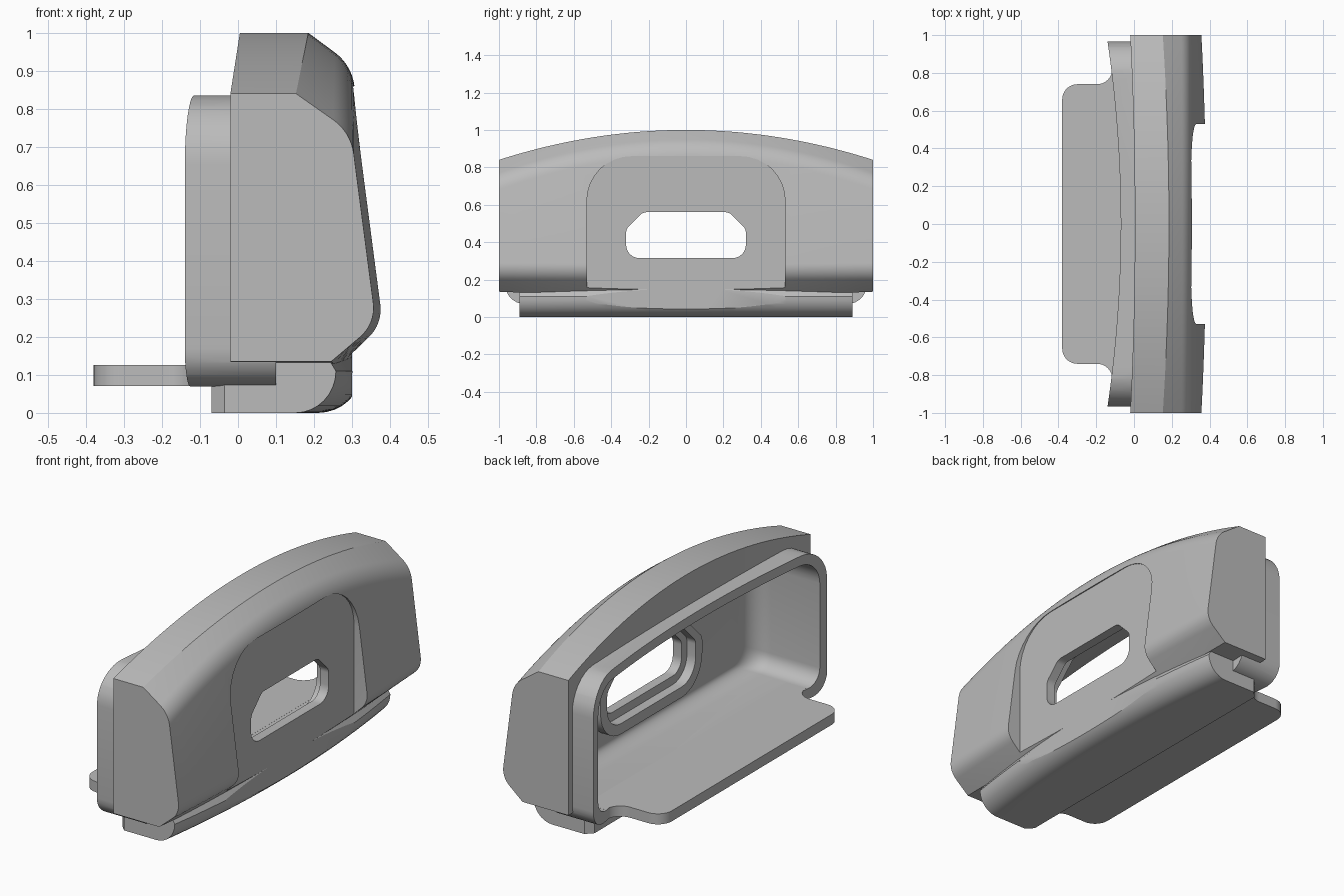
import bpy, bmesh, math
from mathutils import Vector

if "Cube" in bpy.data.objects:
    bpy.data.objects.remove(bpy.data.objects["Cube"])

grey = bpy.data.materials.new("plain_grey")
grey.use_nodes = True
COLOUR = (0.5, 0.5, 0.5, 1)
grey.diffuse_color = COLOUR
grey.node_tree.nodes["Principled BSDF"].inputs["Base Color"].default_value = COLOUR


def rounded(corners, steps=8):
    """Outline from (u, v, radius) corners, each rounded by an arc."""
    out = []
    for i, (u, v, r) in enumerate(corners):
        p = Vector((u, v))
        if r == 0:
            out.append(p)
            continue
        a = (Vector(corners[i - 1][:2]) - p).normalized()
        b = (Vector(corners[(i + 1) % len(corners)][:2]) - p).normalized()
        half = a.angle(b) / 2
        centre = p + (a + b).normalized() * (r / math.sin(half))
        start = p + a * (r / math.tan(half)) - centre
        end = p + b * (r / math.tan(half)) - centre
        sweep = math.pi - 2 * half
        for k in range(steps + 1):
            t = k / steps
            w0 = math.sin((1 - t) * sweep) / math.sin(sweep)
            w1 = math.sin(t * sweep) / math.sin(sweep)
            out.append(centre + start * w0 + end * w1)
    return out


def loft(name, rings):
    """Closed solid through rings of equal point count."""
    bm = bmesh.new()
    loops = [[bm.verts.new(p) for p in ring] for ring in rings]
    n = len(loops[0])
    for a, b in zip(loops, loops[1:]):
        for i in range(n):
            j = (i + 1) % n
            bm.faces.new((a[i], a[j], b[j], b[i]))
    bm.faces.new(loops[0])
    bm.faces.new(loops[-1])
    bmesh.ops.recalc_face_normals(bm, faces=bm.faces)
    mesh = bpy.data.meshes.new(name)
    bm.to_mesh(mesh)
    bm.free()
    mesh.materials.append(grey)
    obj = bpy.data.objects.new(name, mesh)
    bpy.context.collection.objects.link(obj)
    return obj


def along_x(name, outline, x0, x1):
    return loft(name, [[(x, p.x, p.y) for p in outline] for x in (x0, x1)])


def combine(target, tool, operation, keep=False):
    mod = target.modifiers.new("combine", "BOOLEAN")
    mod.operation, mod.object, mod.solver = operation, tool, "EXACT"
    bpy.ops.object.select_all(action="DESELECT")
    bpy.context.view_layer.objects.active = target
    target.select_set(True)
    bpy.ops.object.modifier_apply(modifier=mod.name)
    if not keep:
        bpy.data.objects.remove(tool)


def box_outline(half, low, high, r_low, r_high):
    return rounded([(-half, low, r_low), (half, low, r_low),
                    (half, high, r_high), (-half, high, r_high)])


def window(d):
    """Window outline grown by d."""
    w, low, high = 0.32 + d, 0.315 - d, 0.56 + d
    return rounded([(-w, low, 0.07 + d), (w, low, 0.07 + d), (w, 0.47, 0.05),
                    (0.23, high, 0.05), (-0.23, high, 0.05), (-w, 0.47, 0.05)])


# Arched outer body, swept from end to end
def body_section(y):
    s, top = 0.025 * y * y, 1 - 0.16 * y * y
    t = (0.198 - 0.13 * (top - 0.27)) / 1.22
    pts = rounded([(0.005 - s, 0.115 + 0.02 * y * y, 0), (0.005 - s, top, 0),
                   (0.185 - 1.3 * s, top, 0),
                   (0.185 + 1.35 * t - s, top - t, 0.13),
                   (0.388 - s, 0.235, 0.1),
                   (0.27 - s, 0.115 + 0.02 * y * y, 0)])
    return [(p.x, y, p.y) for p in pts]


STEPS = 32
spans = [2 * i / STEPS - 1 for i in range(STEPS + 1)]
shell = loft("shell", [body_section(y) for y in spans])


# Narrower foot with a rounded lower outside edge
def foot_section(y):
    back = -0.035 if abs(y) > 0.88 else -0.07
    x0, x1 = 0.21 - 0.075 * y * y, 0.325 - 0.085 * y * y
    arc = [(x0 + (x1 - x0) * math.sin(k * math.pi / 16),
            0.11 * (1 - math.cos(k * math.pi / 16))) for k in range(9)]
    pts = [(0, 0.16), (-0.02, 0.13), (back, 0.075), (back, 0)] + arc + [(x1 - 0.03, 0.16)]
    return [(x, y, z) for x, z in pts]


foot_ys = [-0.89] + [0.855 * y for y in spans] + [0.89]
combine(shell, loft("foot", [foot_section(y) for y in foot_ys]), "UNION")

# Collar with a curved rim
collar = along_x("collar", box_outline(0.965, 0.07, 0.835, 0.1, 0.18), -0.25, 0.1)
trim_rings = []
for y in spans:
    rim = -0.07 - 0.075 * y * y
    trim_rings.append([(-0.5, y, -0.1), (rim, y, -0.1), (rim, y, 1.1), (-0.5, y, 1.1)])
combine(collar, loft("rim_trim", trim_rings), "DIFFERENCE")
combine(shell, collar, "UNION")

# Deep cavity with a filleted far end
FILLET, DEEP = 0.1, 0.25
layers = [(-0.4, 0)] + [(DEEP - FILLET * (1 - math.sin(a)), FILLET * (1 - math.cos(a)))
                        for a in (k * math.pi / 16 for k in range(9))]
cavity = loft("cavity", [[(x, p.x, p.y) for p in box_outline(
    0.915 - d, 0.125 + d * 0.5, 0.785 - d, 0.08, 0.14)] for x, d in layers])
combine(shell, cavity, "DIFFERENCE")

# Flat recess on the outside, open at the bottom
recess = along_x("recess", box_outline(0.53, -0.3, 0.86, 0.05, 0.24), 0.30, 0.6)
combine(shell, recess, "DIFFERENCE")

# Window through the shell, with a raised ring inside
combine(shell, along_x("window_cut", window(0), 0.1, 0.5), "DIFFERENCE")
ring = along_x("window_ring", window(0.1), 0.20, 0.27)
combine(ring, along_x("ring_cut", window(0.045), 0.1, 0.5), "DIFFERENCE")

# Tray lip running out of the cavity floor
side = [(0.0, -0.83, 0), (-0.115, -0.83, 0), (-0.115, -0.74, 0.08), (-0.38, -0.74, 0.08)]
lip = rounded(side + [(x, -y, r) for x, y, r in reversed(side)])
tray = loft("tray_lip", [[(p.x, p.y, z) for p in lip] for z in (0.0705, 0.1255)])

# Smooth the curves, keep the edges sharp
bpy.ops.object.select_all(action="DESELECT")
for obj in (shell, ring, tray):
    obj.select_set(True)
bpy.context.view_layer.objects.active = shell
bpy.ops.object.shade_smooth_by_angle(angle=math.radians(25))
